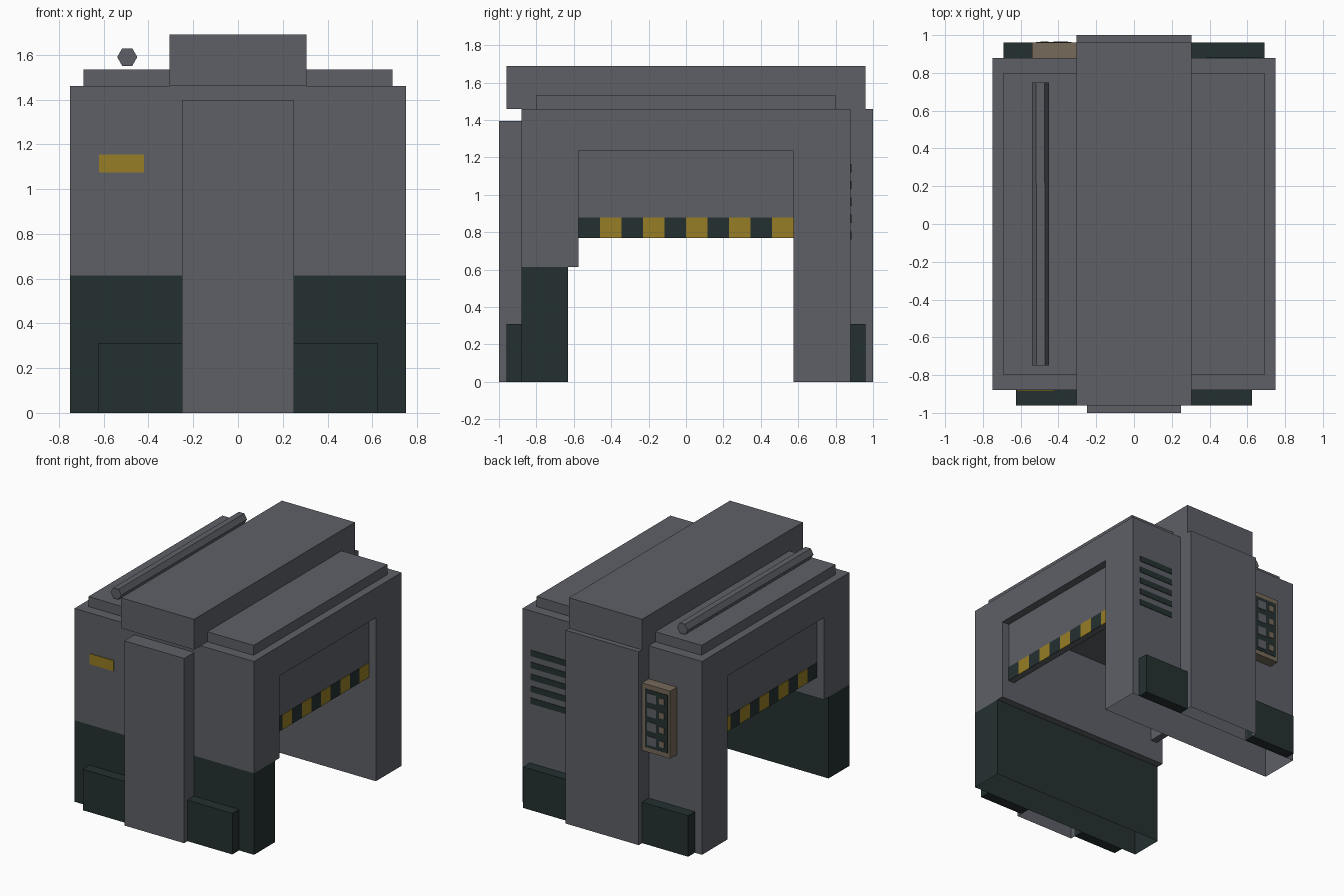
import bpy, bmesh, math

if "Cube" in bpy.data.objects:
    bpy.data.objects.remove(bpy.data.objects["Cube"])

def material(name, rgb):
    m = bpy.data.materials.new(name)
    m.diffuse_color = (*rgb, 1)
    m.use_nodes = True
    m.node_tree.nodes["Principled BSDF"].inputs["Base Color"].default_value = m.diffuse_color
    return m

GREY = material("steel grey", (0.112, 0.117, 0.135))
DARK = material("dark green black", (0.018, 0.030, 0.030))
YELLOW = material("warning yellow", (0.305, 0.205, 0.018))
TAN = material("panel tan", (0.18, 0.143, 0.102))

def finish(name, bm, mat, open_base=False):
    bmesh.ops.recalc_face_normals(bm, faces=bm.faces)
    if open_base:  # leave the underside on the floor open
        base = [f for f in bm.faces if all(abs(v.co.z) < 1e-4 for v in f.verts)]
        bmesh.ops.delete(bm, geom=base, context='FACES_ONLY')
    me = bpy.data.meshes.new(name)
    bm.to_mesh(me)
    bm.free()
    me.materials.append(mat)
    ob = bpy.data.objects.new(name, me)
    bpy.context.collection.objects.link(ob)
    return ob

def box(name, x, y, z, mat, open_base=False):
    bm = bmesh.new()
    bmesh.ops.create_cube(bm, size=1)
    for v in bm.verts:
        v.co = [r[0] if c < 0 else r[1] for c, r in zip(v.co, (x, y, z))]
    return finish(name, bm, mat, open_base)

# arch body: side profile (y, z) extruded across x
profile = [(-0.88, 0.615), (-0.575, 0.615), (-0.575, 1.235), (0.575, 1.235),
           (0.575, 0), (0.88, 0), (0.88, 1.46), (-0.88, 1.46)]
bm = bmesh.new()
face = bm.faces.new([bm.verts.new((-0.75, y, z)) for y, z in profile])
ext = bmesh.ops.extrude_face_region(bm, geom=[face])
moved = [g for g in ext["geom"] if isinstance(g, bmesh.types.BMVert)]
bmesh.ops.translate(bm, verts=moved, vec=(1.5, 0, 0))
if not any(all(v.co.x < 0 for v in f.verts) for f in bm.faces):
    bm.faces.new([v for v in bm.verts if v.co.x < 0])
finish("arch_body", bm, GREY, True)

# dark lower front leg
box("front_leg", (-0.75, 0.75), (-0.88, -0.63), (0, 0.615), DARK, True)

# central columns, roof beam and roof plate
box("front_column", (-0.25, 0.25), (-1.0, -0.88), (0, 1.395), GREY, True)
box("back_column", (-0.305, 0.305), (0.88, 1.0), (0, 1.46), GREY, True)
box("roof_beam", (-0.305, 0.305), (-0.96, 0.96), (1.46, 1.69), GREY)
box("roof_plate", (-0.69, 0.69), (-0.8, 0.8), (1.46, 1.535), GREY)

# six sided roof pipe
bm = bmesh.new()
bmesh.ops.create_cone(bm, cap_ends=True, segments=6, radius1=0.045, radius2=0.045, depth=1.5)
pipe = finish("roof_pipe", bm, GREY)
pipe.rotation_euler = (math.pi / 2, 0, math.pi)
# turn the hexagon so its points face sideways
if abs(max(v.co.x for v in pipe.data.vertices) - 0.045) > 0.001:
    for v in pipe.data.vertices:
        v.co.x, v.co.y = v.co.y, -v.co.x
pipe.location = (-0.495, 0, 1.59)

for side, s in (("left", -1), ("right", 1)):
    # foot blocks
    box(f"front_foot_{side}", sorted((s * 0.25, s * 0.625)), (-0.96, -0.88), (0, 0.31), DARK)
    box(f"back_foot_{side}", sorted((s * 0.305, s * 0.69)), (0.88, 0.96), (0, 0.31), DARK)
    # half-open shutter with hazard stripes
    box(f"shutter_{side}", sorted((s * 0.64, s * 0.69)), (-0.575, 0.575), (0.77, 1.235), GREY)
    for i in range(10):
        y = -0.575 + i * 0.115
        box(f"hazard_stripe_{side}_{i}", sorted((s * 0.69, s * 0.694)), (y, y + 0.115),
            (0.77, 0.88), YELLOW if i % 2 else DARK)

# yellow plate on the front
box("front_marker", (-0.62, -0.42), (-0.885, -0.88), (1.075, 1.155), YELLOW)

# vent slots on the back
for i in range(5):
    top = 1.165 - i * 0.09
    box(f"vent_slot_{i}", (0.385, 0.68), (0.88, 0.884), (top - 0.045, top), DARK)

# control panel on the back with two columns of keys
box("control_panel", (-0.54, -0.305), (0.88, 0.96), (0.70, 1.21), TAN)
box("panel_face", (-0.52, -0.33), (0.96, 0.963), (0.735, 1.175), DARK)
for i in range(4):
    z = 1.115 - i * 0.108
    box(f"large_key_{i}", (-0.425, -0.35), (0.963, 0.967), (z - 0.033, z + 0.033), GREY)
    box(f"small_key_{i}", (-0.495, -0.452), (0.963, 0.967), (z - 0.022, z + 0.022), TAN)
